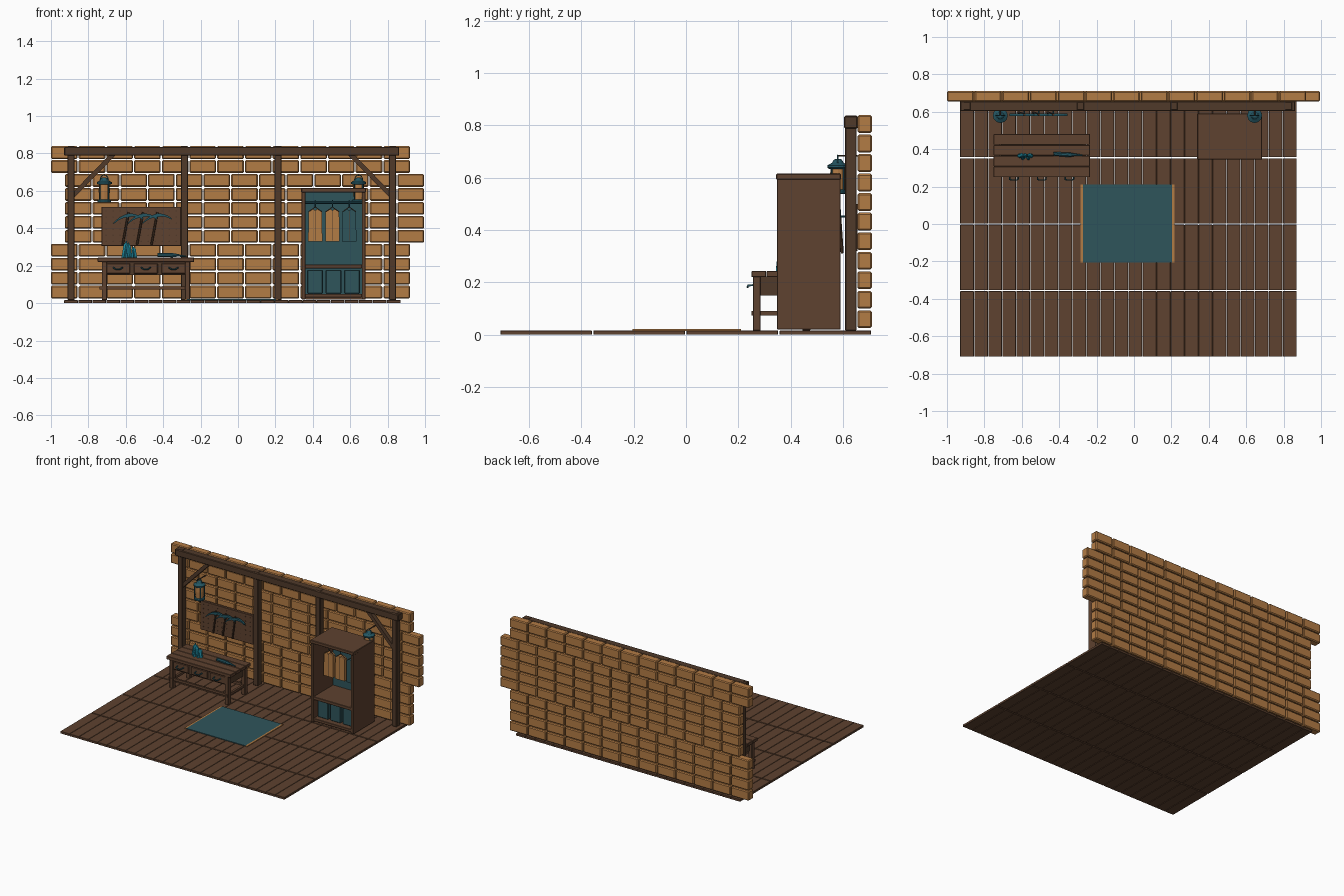
import bpy, bmesh, math
from mathutils import Vector, Matrix

if "Cube" in bpy.data.objects:
    bpy.data.objects.remove(bpy.data.objects["Cube"])


def material(name, r, g, b):
    m = bpy.data.materials.new(name)
    m.diffuse_color = (r, g, b, 1)
    m.use_nodes = True
    m.node_tree.nodes["Principled BSDF"].inputs["Base Color"].default_value = m.diffuse_color
    return m


SAND = material("sand_brick", 0.45, 0.20, 0.06)
WOOD = material("brown_wood", 0.112, 0.054, 0.029)
DARK = material("dark_beam", 0.080, 0.042, 0.023)
TEAL = material("teal_cloth", 0.028, 0.090, 0.105)
METAL = material("teal_metal", 0.018, 0.095, 0.125)
CYAN = material("bright_cyan", 0.014, 0.26, 0.36)


def finish(name, bm, mat, smooth=False):
    bmesh.ops.recalc_face_normals(bm, faces=bm.faces)
    me = bpy.data.meshes.new(name)
    bm.to_mesh(me)
    bm.free()
    me.materials.append(mat)
    ob = bpy.data.objects.new(name, me)
    bpy.context.collection.objects.link(ob)
    return ob


def boxes(name, items, mat, bevel=0.0):
    """One object made of boxes given as x0, x1, y0, y1, z0, z1."""
    bm = bmesh.new()
    for x0, x1, y0, y1, z0, z1 in items:
        mx = (Matrix.Translation(((x0 + x1) / 2, (y0 + y1) / 2, (z0 + z1) / 2))
              @ Matrix.Diagonal((x1 - x0, y1 - y0, z1 - z0, 1)))
        bmesh.ops.create_cube(bm, size=1, matrix=mx)
    if bevel:
        bmesh.ops.bevel(bm, geom=bm.edges[:], offset=bevel, segments=1, affect='EDGES')
    return finish(name, bm, mat)


def bars(name, items, mat, sides=6):
    """Straight rods or cones: start, end, start radius, end radius."""
    bm = bmesh.new()
    for p, q, r1, r2 in items:
        p, q = Vector(p), Vector(q)
        d = q - p
        rot = d.to_track_quat('Z', 'Y').to_matrix().to_4x4()
        mx = Matrix.Translation((p + q) / 2) @ rot @ Matrix.Rotation(math.pi / sides, 4, 'Z')
        bmesh.ops.create_cone(bm, cap_ends=True, segments=sides, radius1=r1,
                              radius2=r2, depth=d.length, matrix=mx)
    return finish(name, bm, mat)


def plate(name, outline, y0, y1, mat):
    """Front-facing (x, z) outline extruded from y0 to y1."""
    bm = bmesh.new()
    f = bm.faces.new([bm.verts.new((x, y0, z)) for x, z in outline])
    r = bmesh.ops.extrude_face_region(bm, geom=[f])
    bmesh.ops.translate(bm, vec=(0, y1 - y0, 0),
                        verts=[v for v in r['geom'] if isinstance(v, bmesh.types.BMVert)])
    return finish(name, bm, mat)


def turned(name, profile, cx, cy, mat, sides=10):
    """Profile of (radius, z) turned around a vertical axis."""
    bm = bmesh.new()
    rings = [[bm.verts.new((cx + r * math.cos(2 * math.pi * i / sides),
                            cy + r * math.sin(2 * math.pi * i / sides), z))
              for i in range(sides)] for r, z in profile]
    for a, b in zip(rings, rings[1:]):
        for i in range(sides):
            j = (i + 1) % sides
            bm.faces.new((a[i], a[j], b[j], b[i]))
    bm.faces.new(rings[0])
    bm.faces.new(rings[-1])
    return finish(name, bm, mat)


def tube(name, pts, radius, mat, cyclic=False):
    cu = bpy.data.curves.new(name, 'CURVE')
    cu.dimensions = '3D'
    cu.bevel_depth, cu.bevel_resolution, cu.use_fill_caps = radius, 1, True
    sp = cu.splines.new('POLY')
    sp.points.add(len(pts) - 1)
    for p, co in zip(sp.points, pts):
        p.co = (*co, 1)
    sp.use_cyclic_u = cyclic
    cu.materials.append(mat)
    ob = bpy.data.objects.new(name, cu)
    bpy.context.collection.objects.link(ob)
    return ob


# floor planks: 24 columns in 4 rows
boxes("floor_planks", [(-0.93 + i * 0.075 + 0.001, -0.93 + (i + 1) * 0.075 - 0.001,
                        -0.712 + j * 0.3555 + 0.003, -0.712 + (j + 1) * 0.3555 - 0.003, 0, 0.016)
                       for i in range(24) for j in range(4)], WOOD, 0.0015)

# brick wall: 11 rows, the middle five shifted half a brick
bricks = []
for row in range(11):
    start = -0.925 if 4 <= row <= 8 else -1.0
    z = 0.025 + row * 0.0746
    for i in range(13):
        x = start + i * 0.1481
        bricks.append((x, x + 0.1425, 0.655, 0.71, z, z + 0.068))
boxes("brick_wall", bricks, SAND, 0.006)

# timber frame
boxes("posts", [(x - 0.019, x + 0.019, 0.608, 0.652, 0.016, 0.838)
                for x in (-0.892, -0.286, 0.214, 0.827)], DARK, 0.003)
boxes("top_beam", [(-0.93, 0.862, 0.604, 0.656, 0.788, 0.836)], DARK, 0.004)
for side, xp, xb in (("left", -0.875, -0.655), ("right", 0.81, 0.59)):
    s = 1 if xb > xp else -1
    plate(side + "_brace", [(xp, 0.565), (xp, 0.60), (xb - 0.035 * s, 0.79), (xb, 0.79)],
          0.615, 0.645, DARK)

# rug
boxes("rug", [(-0.272, 0.202, -0.205, 0.21, 0.014, 0.021)], TEAL)
boxes("rug_trim", [(-0.286, -0.272, -0.205, 0.21, 0.014, 0.021),
                   (0.202, 0.216, -0.205, 0.21, 0.014, 0.021)], SAND)

# workbench
boxes("bench_top", [(-0.75, -0.235, 0.25 + j * 0.058, 0.25 + j * 0.058 + 0.0565, 0.22, 0.243)
                    for j in range(4)], WOOD, 0.002)
boxes("bench_legs", [(x, x + 0.028, y, y + 0.03, 0.016, 0.222)
                     for x in (-0.728, -0.284) for y in (0.255, 0.445)], WOOD, 0.002)
boxes("bench_rails", [(-0.74, -0.27, 0.262, 0.276, 0.073, 0.09), (-0.74, -0.27, 0.454, 0.468, 0.073, 0.09),
                      (-0.722, -0.706, 0.25, 0.48, 0.073, 0.09), (-0.278, -0.262, 0.25, 0.48, 0.073, 0.09)], WOOD)
boxes("drawer_case", [(-0.71, -0.27, 0.268, 0.465, 0.15, 0.222)], DARK)
boxes("drawer_fronts", [(x - 0.064, x + 0.064, 0.259, 0.27, 0.157, 0.213)
                        for x in (-0.642, -0.493, -0.345)], WOOD, 0.003)
for x in (-0.642, -0.493, -0.345):
    tube("drawer_pull", [(x - 0.024, 0.262, 0.19), (x - 0.022, 0.238, 0.188), (x - 0.012, 0.235, 0.182),
                         (x + 0.012, 0.235, 0.182), (x + 0.022, 0.238, 0.188), (x + 0.024, 0.262, 0.19)],
         0.004, METAL)

# crystals on the bench
for x, lean, h in ((-0.612, 0.016, 0.09), (-0.58, -0.006, 0.08), (-0.55, -0.012, 0.06)):
    base, mid, tip = [(x + lean * t, 0.365, 0.243 + h * t) for t in (0, 0.72, 1)]
    bars("crystal", [(base, mid, 0.012, 0.014), (mid, tip, 0.014, 0.002)], CYAN)
bars("small_crystals", [((-0.595 + 0.03 * i, 0.352, 0.243), (-0.6 + 0.035 * i, 0.35, 0.285), 0.01, 0.003)
                        for i in range(2)], CYAN)

# hand tool lying on the bench
bars("tool_handle", [((-0.43, 0.375, 0.257), (-0.35, 0.37, 0.257), 0.011, 0.013)], METAL, 8)
bars("tool_blade", [((-0.35, 0.37, 0.256), (-0.315, 0.37, 0.256), 0.013, 0.007),
                    ((-0.315, 0.37, 0.254), (-0.275, 0.368, 0.25), 0.007, 0.003)], METAL, 6)

# peg board with holes
boxes("peg_board", [(-0.73, -0.305, 0.61, 0.63, 0.305, 0.515)], WOOD, 0.002)
bars("peg_holes", [((-0.705 + i * 0.0375, 0.6085, 0.33 + j * 0.0325),
                    (-0.705 + i * 0.0375, 0.612, 0.33 + j * 0.0325), 0.004, 0.004)
                   for i in range(11) for j in range(6)], DARK, 6)
boxes("peg_board_battens", [(x, x + 0.03, 0.63, 0.656, 0.32, 0.50) for x in (-0.70, -0.36)], DARK)

# picks hung on the board: curved heads and leaning handles
for x in (-0.587, -0.51, -0.433):
    arc = [(t / 4, 0.478 - 0.036 * (t / 4) ** 2) for t in range(-4, 5)]
    upper = [(x + u * 0.078, z + 0.012 * u) for u, z in arc]
    lower = [(a, z - 0.019 + 0.012 * abs(u)) for (a, z), (u, _) in zip(upper, arc)]
    plate("pick_head", upper + lower[::-1], 0.578, 0.592, METAL)
    bars("pick_handle", [((x + 0.002, 0.585, 0.485), (x - 0.03, 0.597, 0.312), 0.006, 0.006)], DARK)
    bars("pick_peg", [((x, 0.59, 0.452), (x, 0.612, 0.452), 0.004, 0.004)], METAL)

# wardrobe
boxes("wardrobe_sides", [(0.34, 0.36, 0.348, 0.59, 0.02, 0.596),
                         (0.662, 0.682, 0.348, 0.59, 0.02, 0.596)], WOOD, 0.002)
boxes("wardrobe_top", [(0.338, 0.684, 0.344, 0.592, 0.592, 0.615)], WOOD, 0.003)
boxes("wardrobe_shelves", [(0.36, 0.662, 0.35, 0.58, 0.185, 0.207),
                           (0.36, 0.662, 0.35, 0.58, 0.03, 0.05)], WOOD, 0.002)
boxes("wardrobe_back", [(0.36, 0.662, 0.58, 0.59, 0.02, 0.592)], WOOD)
boxes("wardrobe_lining", [(0.36, 0.662, 0.573, 0.58, 0.05, 0.185),
                          (0.36, 0.662, 0.573, 0.58, 0.207, 0.592)], TEAL)
bars("hanging_rod", [((0.36, 0.46, 0.538), (0.662, 0.46, 0.538), 0.008, 0.008)], METAL, 8)
boxes("storage_boxes", [(x, x + 0.084, 0.385, 0.55, 0.05, 0.178)
                        for x in (0.37, 0.469, 0.568)], TEAL, 0.004)

# hung clothes
for x, mat in ((0.413, SAND), (0.505, SAND), (0.595, TEAL)):
    plate("garment", [(x - 0.038, 0.33), (x + 0.038, 0.33), (x + 0.036, 0.487), (x + 0.012, 0.503),
                      (x, 0.495), (x - 0.012, 0.503), (x - 0.036, 0.487)], 0.445, 0.475, mat)
    boxes("garment_seam", [(x - 0.0015, x + 0.0015, 0.443, 0.446, 0.335, 0.492)], DARK)
    tube("hanger", [(x - 0.036, 0.46, 0.488), (x, 0.46, 0.514), (x + 0.036, 0.46, 0.488)], 0.003, DARK)
    tube("hanger_hook", [(x, 0.46, 0.512), (x, 0.45, 0.528), (x, 0.449, 0.542), (x, 0.46, 0.549)], 0.003, METAL)

# lanterns
for x in (-0.715, 0.645):
    y = 0.58
    turned("lantern_base", [(0.034, 0.538), (0.037, 0.541), (0.037, 0.55), (0.03, 0.555)], x, y, METAL, 12)
    turned("lantern_glass", [(0.027, 0.553), (0.03, 0.60), (0.028, 0.636)], x, y, SAND, 12)
    turned("lantern_cap", [(0.034, 0.634), (0.04, 0.638), (0.04, 0.647), (0.022, 0.657),
                           (0.016, 0.668), (0.008, 0.672)], x, y, METAL, 12)
    cage = [(math.cos(a) * 0.032, math.sin(a) * 0.032)
            for a in (math.pi / 4 + k * math.pi / 2 for k in range(4))]
    bars("lantern_cage", [((x + u, y + v, 0.548), (x + u, y + v, 0.638), 0.0035, 0.0035)
                          for u, v in cage], METAL, 6)
    tube("lantern_handle", [(x + 0.022 * math.cos(a), y, 0.657 + 0.028 * math.sin(a))
                            for a in (math.pi * k / 8 for k in range(9))], 0.003, METAL)
    bars("lantern_hook", [((x, y, 0.684), (x, 0.656, 0.684), 0.004, 0.004)], DARK)
